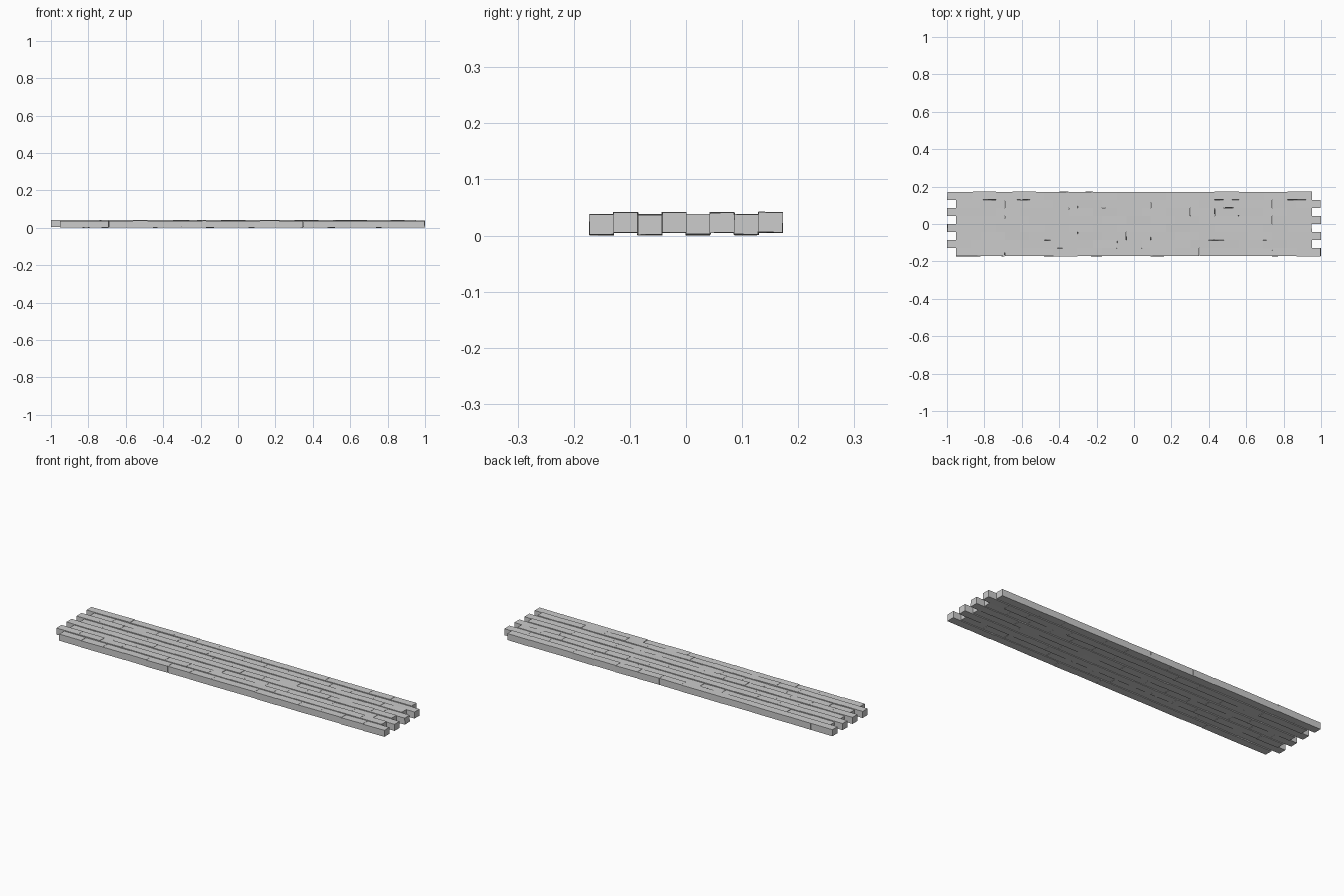
import bpy, bmesh, random
from mathutils import Matrix, Vector, Euler

if "Cube" in bpy.data.objects:
    bpy.data.objects.remove(bpy.data.objects["Cube"])

random.seed(7)
ROWS, COUNT = 8, 15
LENGTH, WIDTH, HEIGHT = 0.13, 0.043, 0.0355


def add_brick(bm, centre, rot):
    m = (Matrix.Translation(centre) @ Euler(rot).to_matrix().to_4x4()
         @ Matrix.Diagonal((LENGTH, WIDTH, HEIGHT, 1)))
    bmesh.ops.create_cube(bm, size=1, matrix=m)


# Each course is a staggered row of slightly uneven bricks
for row in range(ROWS):
    bm = bmesh.new()
    odd = row % 2
    start = -0.999 if odd else -0.951
    y = (row - (ROWS - 1) / 2) * WIDTH
    z = 0.0245 if odd else 0.0206
    for i in range(COUNT):
        j = [random.uniform(-1, 1) for _ in range(6)]
        centre = Vector((start + (i + 0.5) * LENGTH + j[0] * 0.0008,
                         y + j[1] * 0.0006, z + j[2] * 0.0007))
        add_brick(bm, centre, (j[3] * 0.015, j[4] * 0.012, j[5] * 0.01))
    mesh = bpy.data.meshes.new(f"brick_row_{row + 1}")
    bm.to_mesh(mesh)
    bm.free()
    obj = bpy.data.objects.new(f"brick_row_{row + 1}", mesh)
    bpy.context.collection.objects.link(obj)

# Rest the lowest brick corner on the ground
rows = list(bpy.context.collection.objects)
low = min(v.co.z for o in rows for v in o.data.vertices)
for o in rows:
    o.data.transform(Matrix.Translation((0, 0, -low)))
